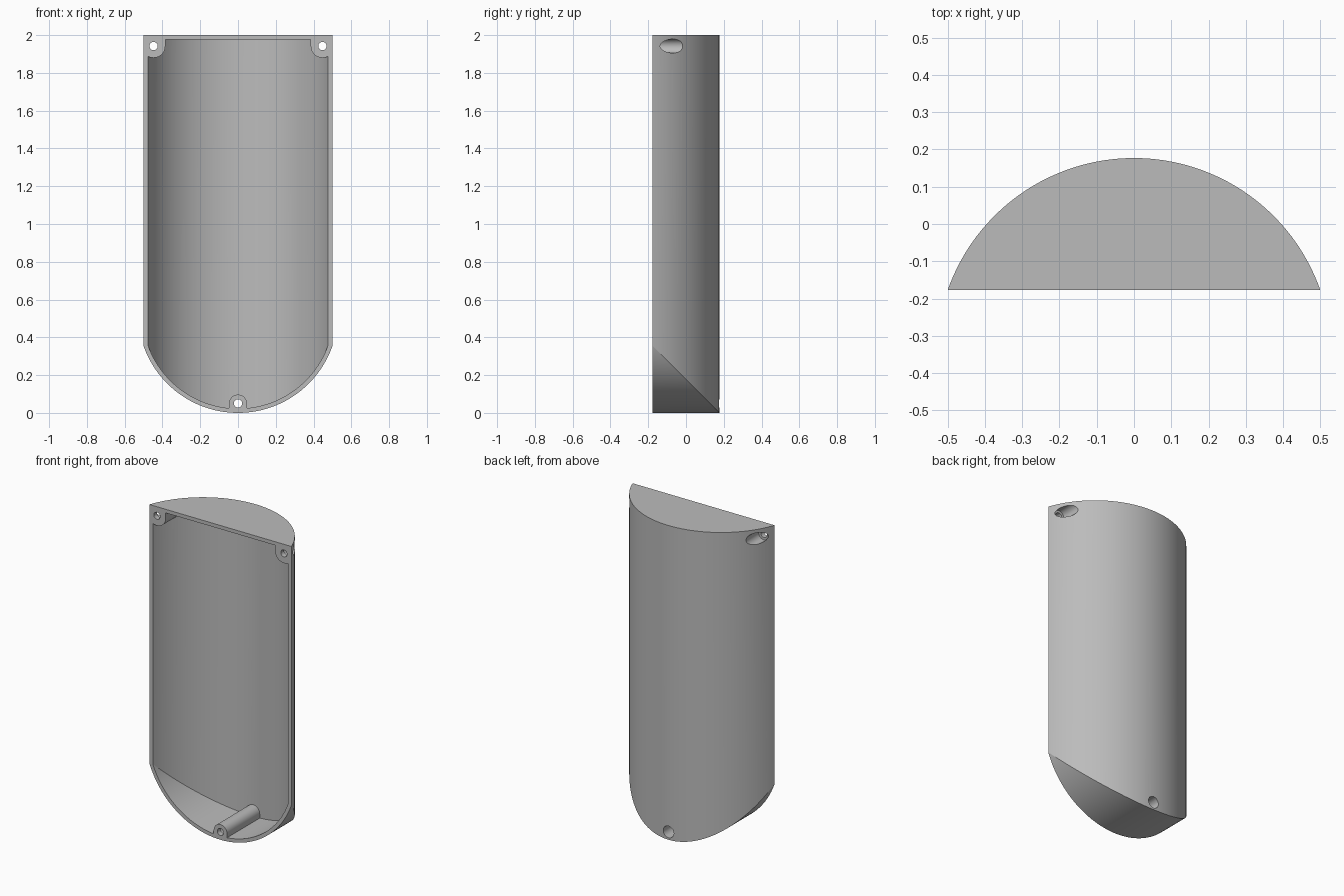
import bpy, bmesh
from math import sin, cos, pi, acos

cube = bpy.data.objects.get("Cube")
if cube:
    bpy.data.objects.remove(cube, do_unlink=True)

RADIUS, WALL = 0.53, 0.023
FRONT, BACK = -0.177, 0.177
AXIS_Y = BACK - RADIUS
HEIGHT = 2.0

grey = bpy.data.materials.new("plain grey")
grey.use_nodes = True
colour = (0.5, 0.5, 0.5, 1)
grey.diffuse_color = colour
grey.node_tree.nodes["Principled BSDF"].inputs["Base Color"].default_value = colour


def finish(bm, name):
    bmesh.ops.remove_doubles(bm, verts=bm.verts, dist=1e-5)
    bmesh.ops.dissolve_limit(bm, angle_limit=0.002, verts=bm.verts, edges=bm.edges)
    bmesh.ops.recalc_face_normals(bm, faces=bm.faces)
    mesh = bpy.data.meshes.new(name)
    bm.to_mesh(mesh)
    bm.free()
    obj = bpy.data.objects.new(name, mesh)
    bpy.context.collection.objects.link(obj)
    mesh.materials.append(grey)
    return obj


def half_round(name, radius, front, top, steps=64):
    """Half-round column whose lower end is mitred into a second half-round."""
    bm = bmesh.new()
    limit = acos((front - AXIS_Y) / radius)
    rings = []
    for i in range(steps + 1):
        a = limit * (2 * i / steps - 1)
        x, depth = radius * sin(a), radius * cos(a)
        y, z = AXIS_Y + depth, RADIUS - depth
        ring = [(x, front, top), (x, y, top), (x, y, z), (x, front, z)]
        rings.append([bm.verts.new(p) for p in ring])
    for a, b in zip(rings, rings[1:]):
        for k in range(4):
            n = (k + 1) % 4
            bm.faces.new((a[k], a[n], b[n], b[k]))
    return finish(bm, name)


def prism(name, profile, y0, y1):
    """Extrude an x-z outline along y."""
    bm = bmesh.new()
    face = bm.faces.new([bm.verts.new((x, y0, z)) for x, z in profile])
    new = bmesh.ops.extrude_face_region(bm, geom=[face])["geom"]
    moved = [v for v in new if isinstance(v, bmesh.types.BMVert)]
    bmesh.ops.translate(bm, verts=moved, vec=(0, y1 - y0, 0))
    return finish(bm, name)


def circle(x, z, r, n=32):
    return [(x + r * cos(2 * pi * i / n), z + r * sin(2 * pi * i / n)) for i in range(n)]


def u_shape(x, z, r, way, n=20):
    """Half circle with two straight legs running up (way=1) or down (way=-1)."""
    arc = [(x + r * cos(pi * i / n), z - way * r * sin(pi * i / n)) for i in range(n + 1)]
    return arc + [(x - r, z + way * 0.2), (x + r, z + way * 0.2)]


def cut(target, cutter):
    mod = target.modifiers.new("cut", 'BOOLEAN')
    mod.operation, mod.solver, mod.object = 'DIFFERENCE', 'EXACT', cutter
    bpy.context.view_layer.objects.active = target
    bpy.ops.object.modifier_apply(modifier=mod.name)
    bpy.data.objects.remove(cutter, do_unlink=True)


# Outer body and the hollow inside it
shell = half_round("cover_shell", RADIUS, FRONT, HEIGHT)
cavity = half_round("cavity", RADIUS - WALL, FRONT - 0.07, HEIGHT - WALL)

# Screw posts stay solid inside the hollow
posts = [(-0.447, 1.942, 0.062, 1), (0.447, 1.942, 0.062, 1), (0, 0.05, 0.047, -1)]
for x, z, r, way in posts:
    cut(cavity, prism("post", u_shape(x, z, r, way), -0.4, 0.4))
cut(shell, cavity)

# Screw holes with wide head recesses from the back
for x, z, r, way in posts:
    cut(shell, prism("screw_hole", circle(x, z, 0.022), -0.4, 0.4))
    cut(shell, prism("head_recess", circle(x, z, 0.037), -0.145, 0.4))

bpy.ops.object.select_all(action='DESELECT')
shell.select_set(True)
bpy.context.view_layer.objects.active = shell
bpy.ops.object.shade_smooth_by_angle(angle=0.26)
